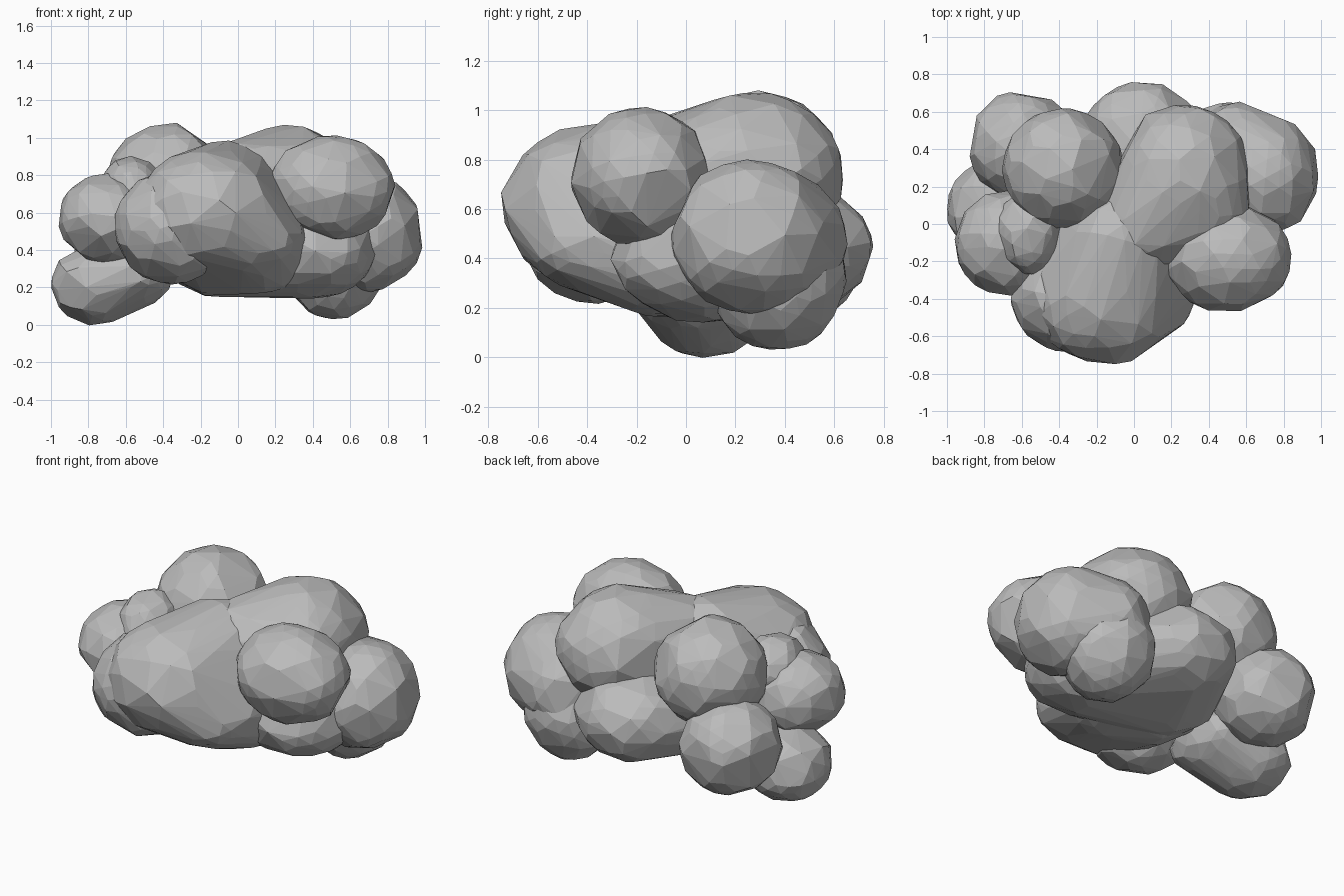
import bpy, bmesh, random
from mathutils import Vector, Euler

random.seed(4)
if "Cube" in bpy.data.objects:
    bpy.data.objects.remove(bpy.data.objects["Cube"], do_unlink=True)

GREY = (0.5, 0.5, 0.5, 1)
mat = bpy.data.materials.new("cloud grey")
mat.use_nodes = True
mat.diffuse_color = GREY
mat.node_tree.nodes["Principled BSDF"].inputs["Base Color"].default_value = GREY


def lump_points(centre, radii):
    """Slightly uneven points spread over an ellipsoid."""
    bm = bmesh.new()
    bmesh.ops.create_icosphere(bm, subdivisions=3, radius=1)
    turn = Euler([random.uniform(0, 3) for _ in range(3)]).to_matrix()
    points = []
    for v in bm.verts:
        if random.random() < 0.6:
            p = turn @ v.co * random.uniform(0.99, 1.025)
            points.append(Vector([c + r * d for c, r, d in zip(centre, radii, p)]))
    bm.free()
    return points


def puff(name, *lumps):
    """One faceted puff: the convex skin around one or more lumps."""
    bm = bmesh.new()
    for lump in lumps:
        for p in lump_points(*lump):
            bm.verts.new(p)
    bmesh.ops.convex_hull(bm, input=bm.verts[:])
    loose = [v for v in bm.verts if not v.link_faces]
    bmesh.ops.delete(bm, geom=loose, context='VERTS')
    bmesh.ops.recalc_face_normals(bm, faces=bm.faces[:])
    mesh = bpy.data.meshes.new(name)
    bm.to_mesh(mesh)
    bm.free()
    mesh.materials.append(mat)
    obj = bpy.data.objects.new(name, mesh)
    bpy.context.collection.objects.link(obj)


# Large body: front bulge, low side, flat underside and raised middle
puff("body_puff", ((-0.16, -0.38, 0.61), (0.4, 0.37, 0.33)),
     ((0.08, -0.32, 0.48), (0.26, 0.31, 0.24)),
     ((0.09, -0.08, 0.41), (0.3, 0.3, 0.25)),
     ((-0.13, 0.02, 0.43), (0.3, 0.34, 0.27)),
     ((-0.06, -0.06, 0.67), (0.33, 0.25, 0.31)))
puff("front_side_puff", ((-0.36, -0.38, 0.52), (0.3, 0.3, 0.3)))

# Crown
puff("crown_puff", ((0.26, 0.26, 0.74), (0.36, 0.38, 0.33)),
     ((0.07, 0.01, 0.72), (0.28, 0.27, 0.28)),
     ((0.34, 0.12, 0.73), (0.28, 0.28, 0.28)))
puff("crown_side_puff", ((-0.38, 0.3, 0.76), (0.32, 0.32, 0.32)))

# Puffs on the +x side
puff("left_upper_puff", ((0.5, -0.18, 0.73), (0.34, 0.29, 0.28)))
puff("left_rear_puff", ((0.7, 0.26, 0.49), (0.29, 0.32, 0.31)),
     ((0.53, 0.38, 0.47), (0.28, 0.27, 0.28)))
puff("left_lower_puff", ((0.51, 0.37, 0.33), (0.28, 0.28, 0.3)))

# Back puff, running under the middle to the +x side
puff("rear_puff", ((0.04, 0.47, 0.44), (0.32, 0.29, 0.25)),
     ((-0.08, 0.14, 0.4), (0.34, 0.33, 0.25)),
     ((0.4, 0.05, 0.41), (0.34, 0.35, 0.27)))
puff("rear_side_puff", ((-0.6, 0.42, 0.41), (0.29, 0.29, 0.28)))

# Puffs on the -x side
puff("right_puff", ((-0.69, -0.1, 0.57), (0.27, 0.28, 0.24)))
puff("right_small_puff", ((-0.57, -0.05, 0.69), (0.18, 0.22, 0.21)))
puff("right_lower_puff", ((-0.76, 0.08, 0.22), (0.24, 0.26, 0.22)),
     ((-0.54, 0.04, 0.28), (0.2, 0.28, 0.18)))
